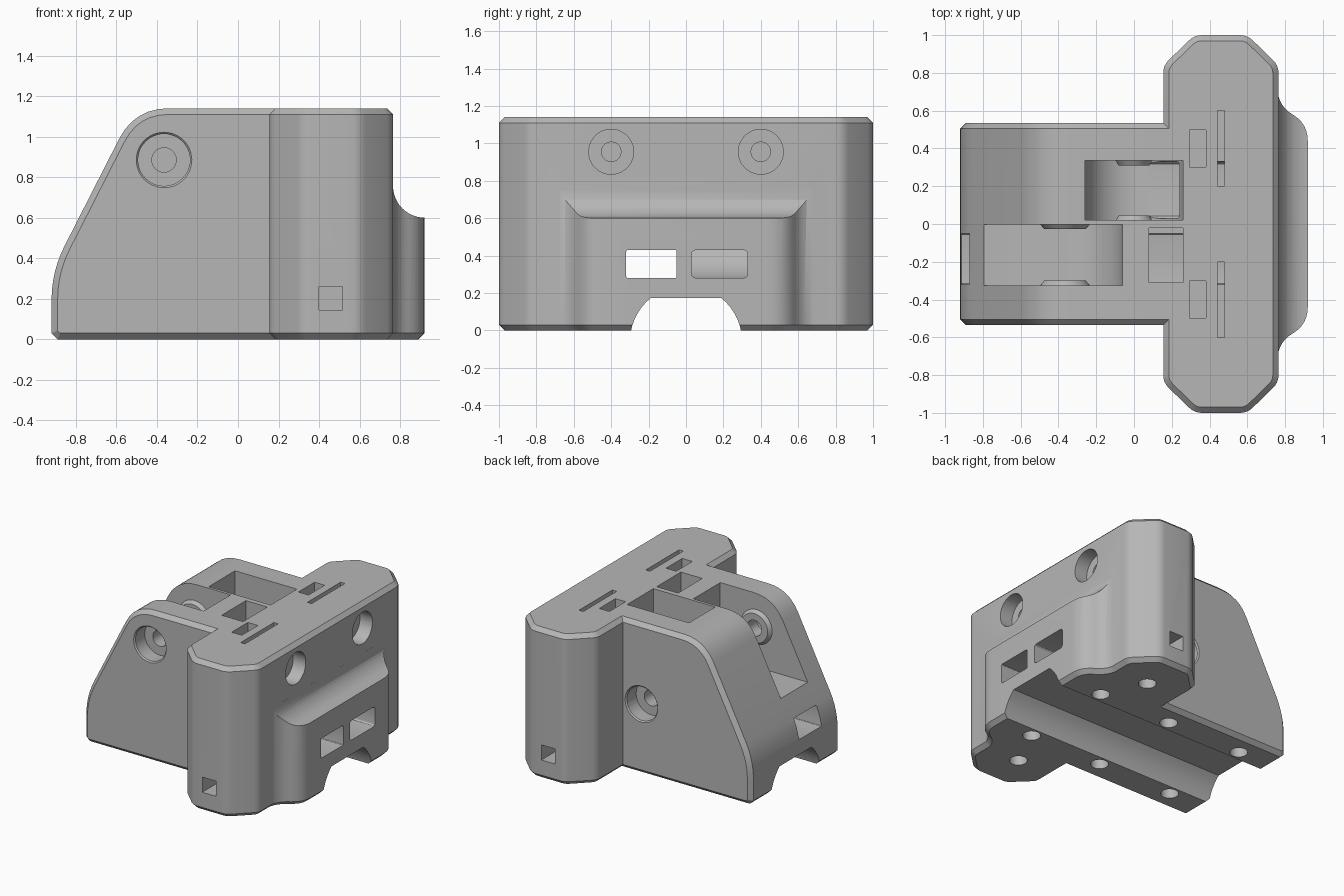
import bpy, bmesh, math
from mathutils import Vector, Matrix

if "Cube" in bpy.data.objects:
    bpy.data.objects.remove(bpy.data.objects["Cube"])

grey = bpy.data.materials.new("plain_grey")
grey.diffuse_color = (0.47, 0.47, 0.47, 1)
grey.use_nodes = True
grey.node_tree.nodes["Principled BSDF"].inputs["Base Color"].default_value = grey.diffuse_color


def finish(name, bm):
    bmesh.ops.recalc_face_normals(bm, faces=bm.faces)
    mesh = bpy.data.meshes.new(name)
    bm.to_mesh(mesh)
    bm.free()
    mesh.materials.append(grey)
    ob = bpy.data.objects.new(name, mesh)
    bpy.context.collection.objects.link(ob)
    return ob


def rounded(corners, steps=6):
    """2D outline from (u, v, tangent length); a zero length stays sharp."""
    out = []
    for i, (u, v, r) in enumerate(corners):
        p = Vector((u, v))
        if r == 0:
            out.append(p)
            continue
        a = Vector(corners[i - 1][:2]) - p
        b = Vector(corners[(i + 1) % len(corners)][:2]) - p
        a, b = p + a.normalized() * r, p + b.normalized() * r
        for k in range(steps + 1):
            t = k / steps
            out.append(a * (1 - t) ** 2 + p * 2 * t * (1 - t) + b * t * t)
    return out


PLACE = {"x": lambda u, v, w: (w, u, v),
         "y": lambda u, v, w: (u, w, v),
         "z": lambda u, v, w: (u, v, w)}


def prism(name, outline, axis, lo, hi, c_lo=0.0, c_hi=0.0):
    """Extrude an outline along an axis with chamfered end rims."""
    bm = bmesh.new()
    put = PLACE[axis]
    low = [bm.verts.new(put(p[0], p[1], lo + c_lo)) for p in outline]
    high = [bm.verts.new(put(p[0], p[1], hi - c_hi)) for p in outline]
    n = len(low)
    for i in range(n):
        j = (i + 1) % n
        bm.faces.new((low[i], low[j], high[j], high[i]))
    caps = [(bm.faces.new(low[::-1]), c_lo), (bm.faces.new(high), c_hi)]
    bmesh.ops.recalc_face_normals(bm, faces=bm.faces)
    for cap, c in caps:
        if c:
            bmesh.ops.inset_individual(bm, faces=[cap], thickness=c, depth=c,
                                       use_even_offset=True)
    return finish(name, bm)


def box(name, x, y, z):
    return prism(name, [(x[0], y[0]), (x[1], y[0]), (x[1], y[1]), (x[0], y[1])],
                 "z", *z)


def cone(name, start, axis, length, r1, r2=None):
    """Cylinder or frustum from a start point; a negative length runs backwards."""
    bm = bmesh.new()
    bmesh.ops.create_cone(bm, cap_ends=True, segments=48, radius1=r1,
                          radius2=r1 if r2 is None else r2, depth=abs(length))
    d = Vector(PLACE[axis](0, 0, math.copysign(1, length)))
    rot = Vector((0, 0, 1)).rotation_difference(d).to_matrix().to_4x4()
    bm.transform(Matrix.Translation(Vector(start) + d * abs(length) / 2) @ rot)
    return finish(name, bm)


def combine(base, other, operation):
    mod = base.modifiers.new(operation, "BOOLEAN")
    mod.operation, mod.object, mod.solver = operation, other, "EXACT"
    bpy.context.view_layer.objects.active = base
    bpy.ops.object.modifier_apply(modifier=mod.name)
    bpy.data.objects.remove(other)


def add(ob):
    combine(block, ob, "UNION")


def cut(ob):
    combine(block, ob, "DIFFERENCE")


C = 0.03
# Sloped body
block = prism("bracket_block", rounded([
    (-0.89, 0, 0), (-0.92, 0.03, 0), (-0.92, 0.335, 0.14), (-0.51, 1.14, 0.17),
    (0.5, 1.14, 0), (0.5, 0, 0)]), "y", -0.535, 0.535, C, C)

# Cross block with clipped corners
add(prism("cross_block", rounded([
    (0.155, -0.84, 0.04), (0.32, -1, 0.04), (0.6, -1, 0.04), (0.765, -0.84, 0.04),
    (0.765, 0.84, 0.04), (0.6, 1, 0.04), (0.32, 1, 0.04), (0.155, 0.84, 0.04)], 4),
    "z", 0, 1.14, C, C))

# Swelling on the right side, with a scooped top
swell = prism("swelling", rounded([
    (0.5, -0.7, 0), (0.76, -0.7, 0), (0.775, -0.62, 0.07), (0.92, -0.53, 0.09),
    (0.92, 0.53, 0.09), (0.775, 0.62, 0.07), (0.76, 0.7, 0), (0.5, 0.7, 0)]),
    "z", 0, 0.76, C, 0)
combine(swell, cone("scoop", (0.922, -1, 0.757), "y", 2, 0.157), "DIFFERENCE")
add(swell)

# Rail channel underneath
arc = [(0.3 * math.sin(a), 0.3 * math.cos(a) - 0.06)
       for a in [math.radians(-110 + 70.7 * k / 10) for k in range(11)]]
cut(prism("channel", arc + [(-u, v) for u, v in reversed(arc)], "x", -1, 1))

# Pulley pockets
half = [(0.26 * math.cos(a), 0.53 + 0.26 * math.sin(a))
        for a in [math.pi * (1 + k / 24) for k in range(25)]]
cut(prism("upper_pocket", [(-0.26, 1.3)] + half + [(0.26, 1.3)], "y", 0.02, 0.335))
quarter = [(-0.365 + 0.305 * math.cos(a), 0.885 + 0.305 * math.sin(a))
           for a in [math.pi * (1.5 + k / 24) for k in range(13)]]
cut(prism("slope_pocket", [(-1.1, 1.3), (-1.1, 0.58)] + quarter + [(-0.06, 1.3)],
          "y", -0.325, -0.002))

# Belt tunnels and the clamp pocket above one of them
for name, y0, y1, x0, r in (("long_tunnel", -0.32, -0.05, -1.1, 0.01),
                            ("short_tunnel", 0.03, 0.33, 0, 0.025)):
    cut(prism(name, rounded([(y0, 0.28, r), (y1, 0.28, r), (y1, 0.43, r),
                             (y0, 0.43, r)], 3), "x", x0, 1.1))
cut(box("clamp_pocket", (0.08, 0.26), (-0.31, -0.02), (0.285, 1.3)))

# Pulley bosses and axle screws
for x, z, r, walls in ((-0.365, 0.885, 0.135, (-0.325, -0.002)),
                       (0, 0.53, 0.1, (0.02, 0.335))):
    add(cone("boss", (x, walls[0] - 0.005, z), "y", 0.03, r, r * 0.82))
    add(cone("boss", (x, walls[1] + 0.005, z), "y", -0.03, r, r * 0.82))
for x, z, s, end in ((-0.365, 0.885, -1, 0.3), (0, 0.53, 1, -0.25)):
    cut(cone("axle_hole", (x, s * 0.6, z), "y", end - s * 0.6, 0.06))
    cut(cone("axle_recess", (x, s * 0.6, z), "y", -s * 0.185, 0.128))
    cut(cone("axle_rim", (x, s * 0.536, z), "y", -s * 0.012, 0.138, 0.126))

for s in (-1, 1):
    # Upright bores with their slits and side windows
    y = s * 0.69
    cut(cone("bore", (0.46, y, 1.3), "z", -0.9, 0.13))
    cut(cone("bore_rim", (0.46, y, 1.141), "z", -0.03, 0.157, 0.128))
    cut(cone("bore_hole", (0.46, y, -0.1), "z", 0.7, 0.062))
    cut(box("slit", (0.442, 0.478), sorted((s * 0.2, s * 0.6)), (0.4, 1.3)))
    cut(box("window", (0.4, 0.515), sorted((s * 0.6, s * 1.1)), (0.145, 0.26)))
    # Side screws and nut slots
    y = s * 0.4
    cut(box("nut_slot", (0.295, 0.38), (y - 0.097, y + 0.097), (0.83, 1.3)))
    cut(cone("side_hole", (0.9, y, 0.955), "x", -0.68, 0.052))
    cut(cone("side_recess", (0.9, y, 0.955), "x", -0.24, 0.12))
    cut(cone("side_rim", (0.766, y, 0.955), "x", -0.012, 0.13, 0.118))
    # Mounting holes underneath
    for x in (0.61, 0, -0.63):
        cut(cone("mount_hole", (x, s * 0.37, -0.1), "z", 0.3, 0.062))

bpy.ops.object.select_all(action="DESELECT")
block.select_set(True)
bpy.context.view_layer.objects.active = block
bpy.ops.object.shade_smooth_by_angle(angle=math.radians(30))
